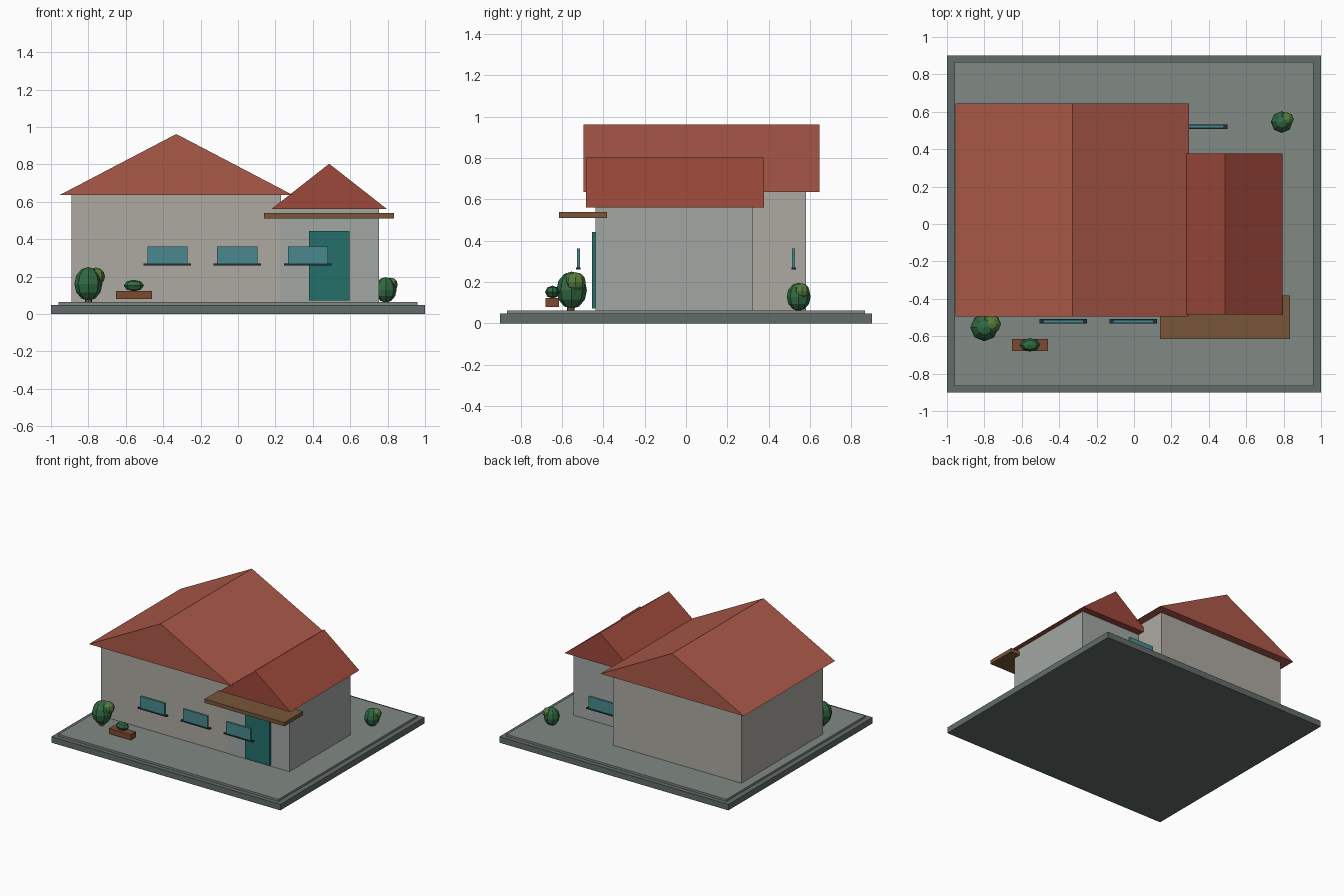
import bpy, bmesh
from mathutils import Matrix, Vector

if "Cube" in bpy.data.objects:
    bpy.data.objects.remove(bpy.data.objects["Cube"])


def material(name, rgb):
    m = bpy.data.materials.new(name)
    m.diffuse_color = (*rgb, 1)
    m.use_nodes = True
    m.node_tree.nodes["Principled BSDF"].inputs["Base Color"].default_value = m.diffuse_color
    return m


STONE = material("stone", (0.12, 0.15, 0.14))
PAVING = material("paving", (0.22, 0.25, 0.23))
WALL = material("warm_wall", (0.42, 0.40, 0.36))
WALL2 = material("cool_wall", (0.36, 0.39, 0.37))
ROOF = material("roof", (0.41, 0.10, 0.066))
ROOF2 = material("wing_roof", (0.34, 0.066, 0.044))
WOOD = material("wood", (0.19, 0.092, 0.04))
BRICK = material("planter_clay", (0.20, 0.07, 0.03))
GLASS = material("glass", (0.065, 0.25, 0.27))
DOOR = material("door_paint", (0.018, 0.16, 0.145))
SILL = material("sill", (0.012, 0.03, 0.035))
LEAF = material("leaf", (0.03, 0.14, 0.055))
LIGHT_LEAF = material("light_leaf", (0.09, 0.20, 0.045))


def finish(name, bm, mat):
    bmesh.ops.recalc_face_normals(bm, faces=bm.faces)
    me = bpy.data.meshes.new(name)
    bm.to_mesh(me)
    bm.free()
    me.materials.append(mat)
    ob = bpy.data.objects.new(name, me)
    bpy.context.collection.objects.link(ob)
    return ob


def box(name, x, y, z, mat):
    """Box from (min, max) ranges on each axis."""
    centre = Vector([(r[0] + r[1]) / 2 for r in (x, y, z)])
    size = [r[1] - r[0] for r in (x, y, z)]
    bm = bmesh.new()
    bmesh.ops.create_cube(bm, size=1, matrix=Matrix.Translation(centre) @ Matrix.Diagonal((*size, 1)))
    return finish(name, bm, mat)


def gable(name, x, y, z, mat):
    """Solid triangular roof with its ridge along y."""
    bm = bmesh.new()
    profile = [(x[0], z[0]), (x[1], z[0]), ((x[0] + x[1]) / 2, z[1])]
    face = bm.faces.new([bm.verts.new((px, y[0], pz)) for px, pz in profile])
    ext = bmesh.ops.extrude_face_region(bm, geom=[face])
    verts = [v for v in ext["geom"] if isinstance(v, bmesh.types.BMVert)]
    bmesh.ops.translate(bm, verts=verts, vec=(0, y[1] - y[0], 0))
    return finish(name, bm, mat)


def blob(name, centre, radii, mat, rings=6):
    """Faceted foliage ball."""
    bm = bmesh.new()
    bmesh.ops.create_uvsphere(bm, u_segments=8, v_segments=rings, radius=1,
                              matrix=Matrix.Translation(centre) @ Matrix.Diagonal((*radii, 1)))
    return finish(name, bm, mat)


def trunk(name, x, y, z0, z1, r):
    bm = bmesh.new()
    bmesh.ops.create_cone(bm, cap_ends=True, segments=8, radius1=r, radius2=r, depth=z1 - z0,
                          matrix=Matrix.Translation((x, y, (z0 + z1) / 2)))
    return finish(name, bm, WOOD)


# Ground slabs
box("base_slab", (-1, 1), (-0.9, 0.9), (0, 0.047), STONE)
box("paved_yard", (-0.96, 0.96), (-0.865, 0.865), (0.047, 0.063), PAVING)

# Main house and side wing
box("main_walls", (-0.89, 0.23), (-0.435, 0.58), (0.06, 0.638), WALL)
gable("main_roof", (-0.955, 0.295), (-0.495, 0.645), (0.635, 0.962), ROOF)
box("wing_walls", (0.225, 0.755), (-0.437, 0.325), (0.06, 0.565), WALL2)
gable("wing_roof", (0.18, 0.795), (-0.483, 0.378), (0.562, 0.803), ROOF2)

# Entrance
box("front_door", (0.38, 0.595), (-0.455, -0.433), (0.073, 0.443), DOOR)
box("door_canopy", (0.14, 0.835), (-0.615, -0.382), (0.51, 0.54), WOOD)

# Windows with sills: three at the front, one at the back
for label, cx, cy in (("front_left", -0.378, -0.52), ("front_middle", -0.004, -0.52),
                      ("front_right", 0.373, -0.52), ("back", 0.373, 0.52)):
    box(label + "_window", (cx - 0.107, cx + 0.107), (cy - 0.008, cy + 0.008), (0.27, 0.362), GLASS)
    box(label + "_sill", (cx - 0.127, cx + 0.127), (cy - 0.011, cy + 0.011), (0.26, 0.27), SILL)

# Large bush at the front left
trunk("front_bush_trunk", -0.80, -0.557, 0.06, 0.11, 0.019)
blob("front_bush", (-0.80, -0.553, 0.161), (0.075, 0.074, 0.09), LEAF)
blob("front_bush_tuft", (-0.761, -0.535, 0.2), (0.05, 0.05, 0.048), LIGHT_LEAF)

# Small bush at the back right
trunk("back_bush_trunk", 0.79, 0.543, 0.06, 0.09, 0.014)
blob("back_bush", (0.79, 0.545, 0.129), (0.058, 0.058, 0.068), LEAF)
blob("back_bush_tuft", (0.817, 0.56, 0.157), (0.037, 0.037, 0.037), LIGHT_LEAF)

# Planter with a low shrub
box("planter", (-0.652, -0.46), (-0.68, -0.615), (0.08, 0.122), BRICK)
blob("planter_shrub", (-0.557, -0.646, 0.152), (0.054, 0.036, 0.031), LEAF, 4)
